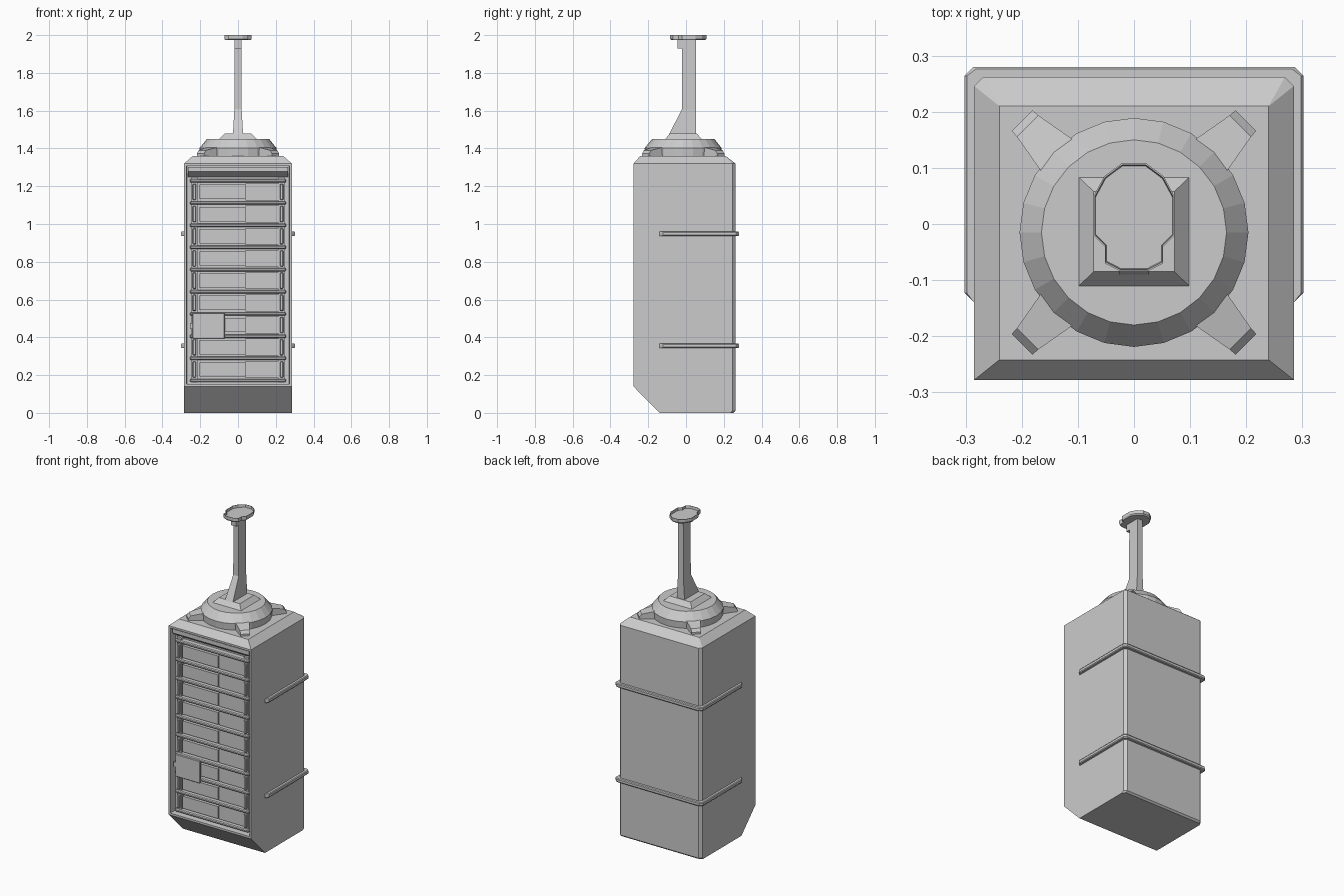
import bpy, bmesh, math
from mathutils import Vector, Matrix

old = bpy.data.objects.get("Cube")
if old:
    bpy.data.objects.remove(old)

grey = bpy.data.materials.new("plain_grey")
grey.use_nodes = True
COLOUR = (0.6, 0.6, 0.6, 1)
grey.diffuse_color = COLOUR
grey.node_tree.nodes["Principled BSDF"].inputs["Base Color"].default_value = COLOUR


def finish(bm, name):
    bmesh.ops.remove_doubles(bm, verts=bm.verts, dist=0.0001)
    bmesh.ops.recalc_face_normals(bm, faces=bm.faces)
    mesh = bpy.data.meshes.new(name)
    bm.to_mesh(mesh)
    bm.free()
    mesh.materials.append(grey)
    obj = bpy.data.objects.new(name, mesh)
    bpy.context.collection.objects.link(obj)
    return obj


def loft(rings, bm=None):
    """Skin a stack of equal-length rings of points and cap both ends."""
    bm = bm or bmesh.new()
    loops = [[bm.verts.new(p) for p in ring] for ring in rings]
    n = len(loops[0])
    for a, b in zip(loops, loops[1:]):
        for i in range(n):
            j = (i + 1) % n
            bm.faces.new((a[i], a[j], b[j], b[i]))
    bm.faces.new(loops[0][::-1])
    bm.faces.new(loops[-1])
    return bm


def rect(x, y0, y1, z):
    return [(-x, y0, z), (x, y0, z), (x, y1, z), (-x, y1, z)]


def box(bm, x0, x1, y0, y1, z0, z1, bevel=0):
    made = bmesh.ops.create_cube(bm, size=1)["verts"]
    for v in made:
        v.co = Vector((x0 if v.co.x < 0 else x1, y0 if v.co.y < 0 else y1, z0 if v.co.z < 0 else z1))
    if bevel:
        edges = {e for v in made for e in v.link_edges}
        bmesh.ops.bevel(bm, geom=list(edges), offset=bevel, segments=1, affect='EDGES')


# Cabinet shell with chamfered back corners and a recessed front
def footprint(x, front, back, c, z):
    return [(-x, front, z), (x, front, z), (x, back - c, z),
            (x - c, back, z), (-x + c, back, z), (-x, back - c, z)]


bm = loft([footprint(0.285, -0.14, 0.252, 0.016, 0),
           footprint(0.285, -0.15, 0.262, 0.016, 0.01),
           footprint(0.285, -0.278, 0.262, 0.016, 0.14),
           footprint(0.285, -0.278, 0.262, 0.016, 1.32),
           footprint(0.24, -0.242, 0.21, 0, 1.36)])
bmesh.ops.recalc_face_normals(bm, faces=bm.faces)
front = [f for f in bm.faces if f.normal.y < -0.99]
bmesh.ops.inset_individual(bm, faces=front, thickness=0.017)
bmesh.ops.inset_individual(bm, faces=front, thickness=0.003, depth=-0.05)
finish(bm, "cabinet_shell")

# Sloped lintel above the drawers
finish(loft([[(x, -0.27, 1.302), (x, -0.27, 1.277), (x, -0.23, 1.248), (x, -0.23, 1.302)]
             for x in (-0.265, 0.265)]), "front_lintel")

# Drawer rows, divider rods and side latches
ROWS, PITCH, FIRST = 9, 0.1175, 0.23
drawers, rods, latches = bmesh.new(), bmesh.new(), bmesh.new()
for i in range(ROWS):
    z = FIRST + i * PITCH
    box(drawers, -0.205, 0.04, -0.255, -0.22, z - 0.038, z + 0.038)
    box(drawers, 0.04, 0.235, -0.243, -0.22, z - 0.045, z + 0.045)
    for x in (-0.231, 0.231):
        box(latches, x - 0.009, x + 0.009, -0.263, -0.24, z - 0.043, z + 0.043, 0.004)
for i in range(ROWS + 1):
    z = FIRST + (i - 0.5) * PITCH
    box(rods, -0.255, 0.255, -0.262, -0.22, z - 0.009, z + 0.009, 0.005)
finish(drawers, "drawer_fronts")
finish(rods, "divider_rods")
finish(latches, "drawer_latches")

# Upright rails behind the latches
bm = bmesh.new()
for x in (-0.231, 0.231):
    box(bm, x - 0.016, x + 0.016, -0.248, -0.22, 0.16, 1.25)
finish(bm, "side_rails")

# Small hinged cover
bm = bmesh.new()
box(bm, -0.24, -0.07, -0.277, -0.264, 0.39, 0.53, 0.003)
box(bm, -0.255, -0.238, -0.272, -0.25, 0.445, 0.475)
finish(bm, "access_cover")


# Straps wrapped round the sides and back
def strap_path(z, inset=0):
    right = [(0.28, -0.145), (0.285, -0.14), (0.302, -0.123), (0.302, 0.264), (0.286, 0.28)]
    inner = [(0.268, 0.258), (0.28, 0.246)]
    outer = [(x - inset if x > 0.285 else x, y - inset if y > 0.27 else y, z) for x, y in right]
    path = outer + [(-x, y, zz) for x, y, zz in outer[::-1]]
    # close along the inside of the shell wall
    back = [(-x, y, z) for x, y in inner[::-1]] + [(x, y, z) for x, y in inner]
    return path + back


for name, z in (("lower_strap", 0.355), ("upper_strap", 0.948)):
    finish(loft([strap_path(z - 0.012, 0.004), strap_path(z - 0.007),
                 strap_path(z + 0.007), strap_path(z + 0.012, 0.004)]), name)

# Round turret base
CENTRE = Vector((0, -0.015, 0))


def circle(r, z, n=24):
    return [CENTRE + Vector((r * math.cos(math.tau * i / n), r * math.sin(math.tau * i / n), z))
            for i in range(n)]


finish(loft([circle(0.2, 1.355), circle(0.204, 1.402), circle(0.165, 1.45)]), "turret_base")

# Four diagonal feet
bm = bmesh.new()
for k in range(4):
    turn = Matrix.Translation(CENTRE) @ Matrix.Rotation(math.radians(45 + 90 * k), 4, 'Z')
    sections = [(0.15, 0.044, 1.415), (0.2, 0.039, 1.405), (0.268, 0.027, 1.39), (0.282, 0.026, 1.372)]
    loft([[turn @ Vector(p) for p in ((r, -w, 1.355), (r, w, 1.355), (r, w, z), (r, -w, z))]
          for r, w, z in sections], bm)
finish(bm, "turret_feet")

# Plinth and mast with a flared front foot
finish(loft([rect(0.1, -0.112, 0.085, 1.448), rect(0.072, -0.085, 0.058, 1.478)]), "mast_plinth")
finish(loft([rect(0.027, -0.09, 0.053, 1.475), rect(0.019, -0.02, 0.053, 1.61),
             rect(0.018, -0.02, 0.053, 1.98)]), "mast")
bm = bmesh.new()
box(bm, -0.018, 0.018, -0.045, 0, 1.93, 1.975)
finish(bm, "mast_bracket")

# Shallow dish on top of the mast
half = [(0.025, -0.084), (0.052, -0.07), (0.052, -0.04), (0.072, -0.02),
        (0.072, 0.05), (0.053, 0.085), (0.022, 0.108)]
outline = half + [(-x, y) for x, y in half[::-1]]


def dish_ring(z, s):
    return [(x * s, 0.01 + (y - 0.01) * s, z) for x, y in outline]


finish(loft([dish_ring(1.973, 0.94), dish_ring(1.98, 1), dish_ring(2.0, 1),
             dish_ring(2.0, 0.97), dish_ring(1.984, 0.95)]), "top_dish")
